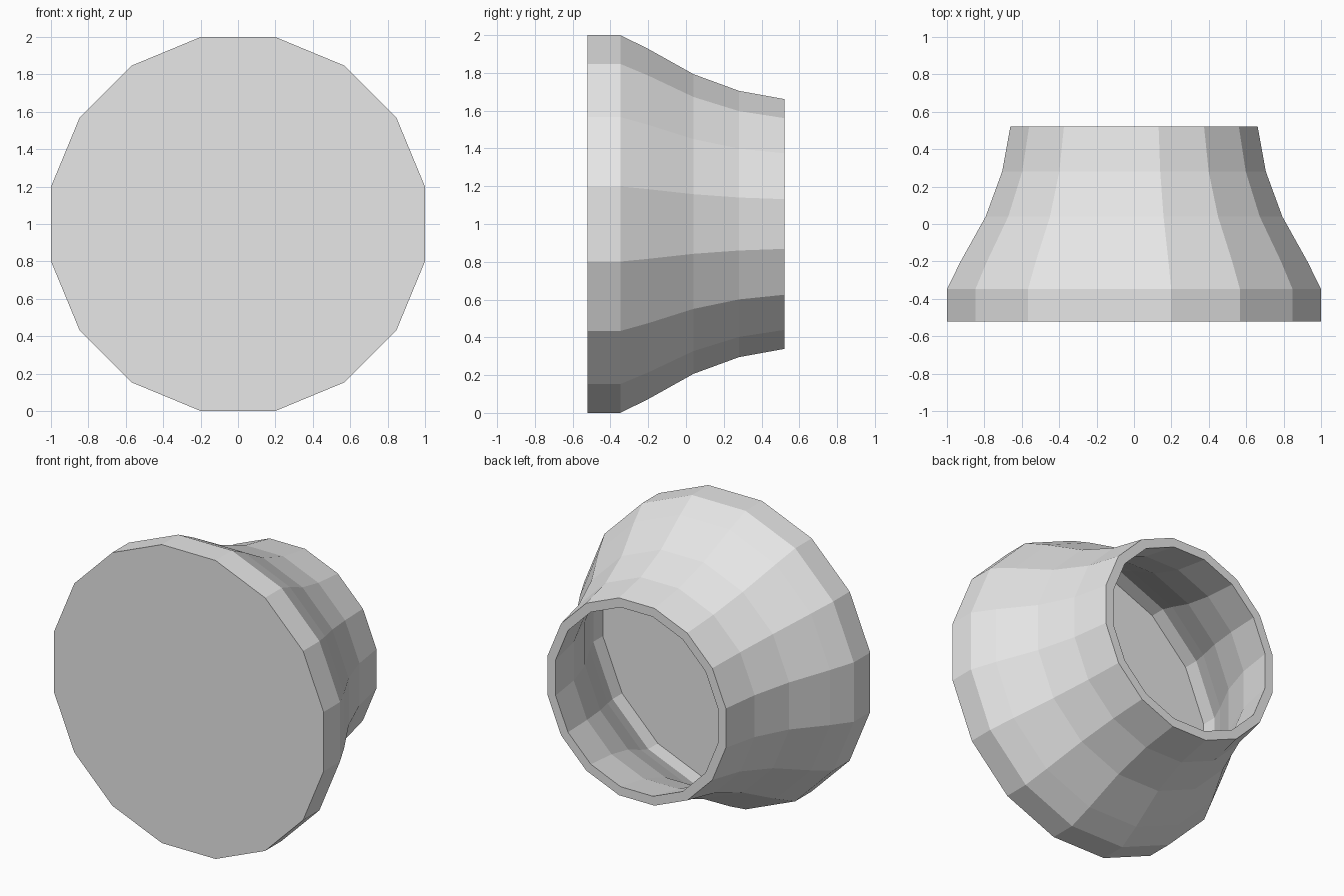
import bpy, bmesh, math

if "Cube" in bpy.data.objects:
    bpy.data.objects.remove(bpy.data.objects["Cube"])

SIDES = 16
CENTRE_Z = 1.0

# Closed wall section as (y, distance from axis to flat side)
OUTER = [(-0.522, 1.0), (-0.348, 1.0), (-0.20, 0.927), (0.04, 0.793),
         (0.28, 0.705), (0.522, 0.661)]
INNER = [(0.522, 0.601), (0.264, 0.647), (0.015, 0.738), (-0.228, 0.874),
         (-0.361, 0.94), (-0.462, 0.94)]


def ring(bm, y, apothem):
    radius = apothem / math.cos(math.pi / SIDES)
    verts = []
    for i in range(SIDES):
        a = 2 * math.pi * (i + 0.5) / SIDES
        verts.append(bm.verts.new((radius * math.cos(a), y,
                                   CENTRE_Z + radius * math.sin(a))))
    return verts


# Flared hollow cup: outer skin, rim, inner skin, closed front and inner floor
bm = bmesh.new()
rings = [ring(bm, y, r) for y, r in OUTER + INNER]
for a, b in zip(rings, rings[1:]):
    for i in range(SIDES):
        j = (i + 1) % SIDES
        bm.faces.new((a[i], a[j], b[j], b[i]))
bm.faces.new(rings[0])
bm.faces.new(rings[-1])
bmesh.ops.recalc_face_normals(bm, faces=bm.faces)

mesh = bpy.data.meshes.new("flared_cup")
bm.to_mesh(mesh)
bm.free()

# Single grey colour
grey = bpy.data.materials.new("light grey")
grey.diffuse_color = (0.8, 0.8, 0.8, 1.0)
grey.use_nodes = True
grey.node_tree.nodes["Principled BSDF"].inputs["Base Color"].default_value = grey.diffuse_color
mesh.materials.append(grey)

cup = bpy.data.objects.new("flared_cup", mesh)
bpy.context.collection.objects.link(cup)
